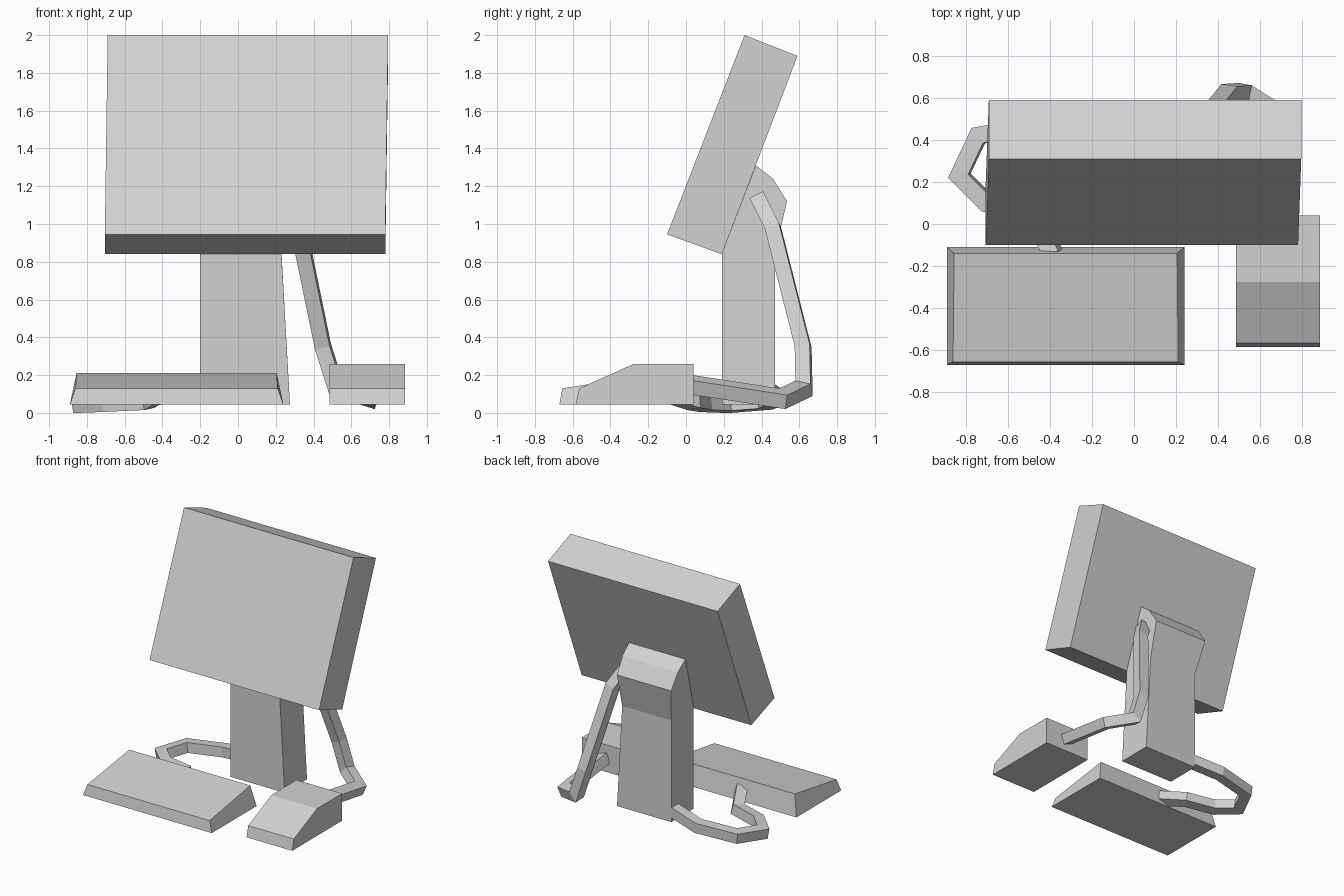
import bpy
import bmesh
from mathutils import Vector

cube = bpy.data.objects.get("Cube")
if cube:
    bpy.data.objects.remove(cube, do_unlink=True)

# One plain material for everything
GREY = (0.65, 0.65, 0.65, 1.0)
grey = bpy.data.materials.new("light grey")
grey.use_nodes = True
grey.diffuse_color = GREY
grey.node_tree.nodes["Principled BSDF"].inputs["Base Color"].default_value = GREY


def finish(name, bm):
    """Turn a bmesh into a flat shaded object."""
    bmesh.ops.recalc_face_normals(bm, faces=bm.faces)
    mesh = bpy.data.meshes.new(name)
    bm.to_mesh(mesh)
    bm.free()
    mesh.materials.append(grey)
    obj = bpy.data.objects.new(name, mesh)
    bpy.context.collection.objects.link(obj)
    return obj


def bridge(bm, rings):
    """Skin a list of vertex rings and cap both ends."""
    n = len(rings[0])
    for a, b in zip(rings, rings[1:]):
        for i in range(n):
            j = (i + 1) % n
            bm.faces.new((a[i], a[j], b[j], b[i]))
    bm.faces.new(rings[0])
    bm.faces.new(rings[-1])


def side_prism(name, profile):
    """Span a side profile between its x limits; points are (y, z, x_min, x_max)."""
    bm = bmesh.new()
    right = [bm.verts.new((lo, y, z)) for y, z, lo, hi in profile]
    left = [bm.verts.new((hi, y, z)) for y, z, lo, hi in profile]
    bridge(bm, [right, left])
    return finish(name, bm)


def cable(name, points, ref, half=0.04):
    """Sweep a square section along a path with mitred corners."""
    pts = [Vector(p) for p in points]
    dirs = [(b - a).normalized() for a, b in zip(pts, pts[1:])]
    side = dirs[0].cross(Vector(ref)).normalized() * half
    up = side.cross(dirs[0]).normalized() * half
    ring = [pts[0] + side * s + up * u
            for s, u in ((1, 1), (-1, 1), (-1, -1), (1, -1))]
    bm = bmesh.new()
    rings = [[bm.verts.new(c) for c in ring]]
    for k, d in enumerate(dirs):
        ahead = dirs[min(k + 1, len(dirs) - 1)]
        plane = d + ahead
        ring = [c + d * ((pts[k + 1] - c).dot(plane) / d.dot(plane)) for c in ring]
        rings.append([bm.verts.new(c) for c in ring])
    bridge(bm, rings)
    return finish(name, bm)


# Tilted screen slab
side_prism("screen", [
    (-0.10, 0.945, -0.705, 0.78), (0.31, 2.0, -0.69, 0.795),
    (0.59, 1.89, -0.69, 0.795), (0.19, 0.84, -0.705, 0.78)])

# Upright stand with a bent head behind the screen
side_prism("stand", [
    (0.19, 0.045, -0.2, 0.275), (0.47, 0.045, -0.2, 0.275),
    (0.47, 0.85, -0.2, 0.23), (0.535, 1.12, -0.245, 0.23),
    (0.46, 1.24, -0.25, 0.235), (0.37, 1.31, -0.255, 0.24),
    (0.19, 0.84, -0.2, 0.23)])

# Wedge shaped keyboard
side_prism("keyboard", [
    (-0.67, 0.045, -0.89, 0.24), (-0.655, 0.13, -0.86, 0.21),
    (-0.14, 0.21, -0.855, 0.205), (-0.11, 0.045, -0.89, 0.24)])

# Blocky mouse with a sloped front
side_prism("mouse", [
    (y, z, 0.485, 0.885) for y, z in (
        (-0.585, 0.045), (-0.565, 0.13), (-0.275, 0.26), (0.04, 0.26), (0.04, 0.045))])

# Cable from the stand head down and round to the mouse
cable("mouse_cable", [
    (0.23, 0.38, 1.14), (0.32, 0.46, 0.98), (0.45, 0.62, 0.35),
    (0.52, 0.625, 0.13), (0.70, 0.51, 0.075), (0.69, 0.02, 0.15)], (1, 0, 0))

# Cable looping from the stand foot to the keyboard
cable("keyboard_cable", [
    (-0.18, 0.42, 0.12), (-0.44, 0.475, 0.08), (-0.74, 0.42, 0.06),
    (-0.83, 0.23, 0.045), (-0.70, 0.10, 0.05), (-0.48, 0.04, 0.06),
    (-0.38, -0.15, 0.12)], (0, 0, 1))
